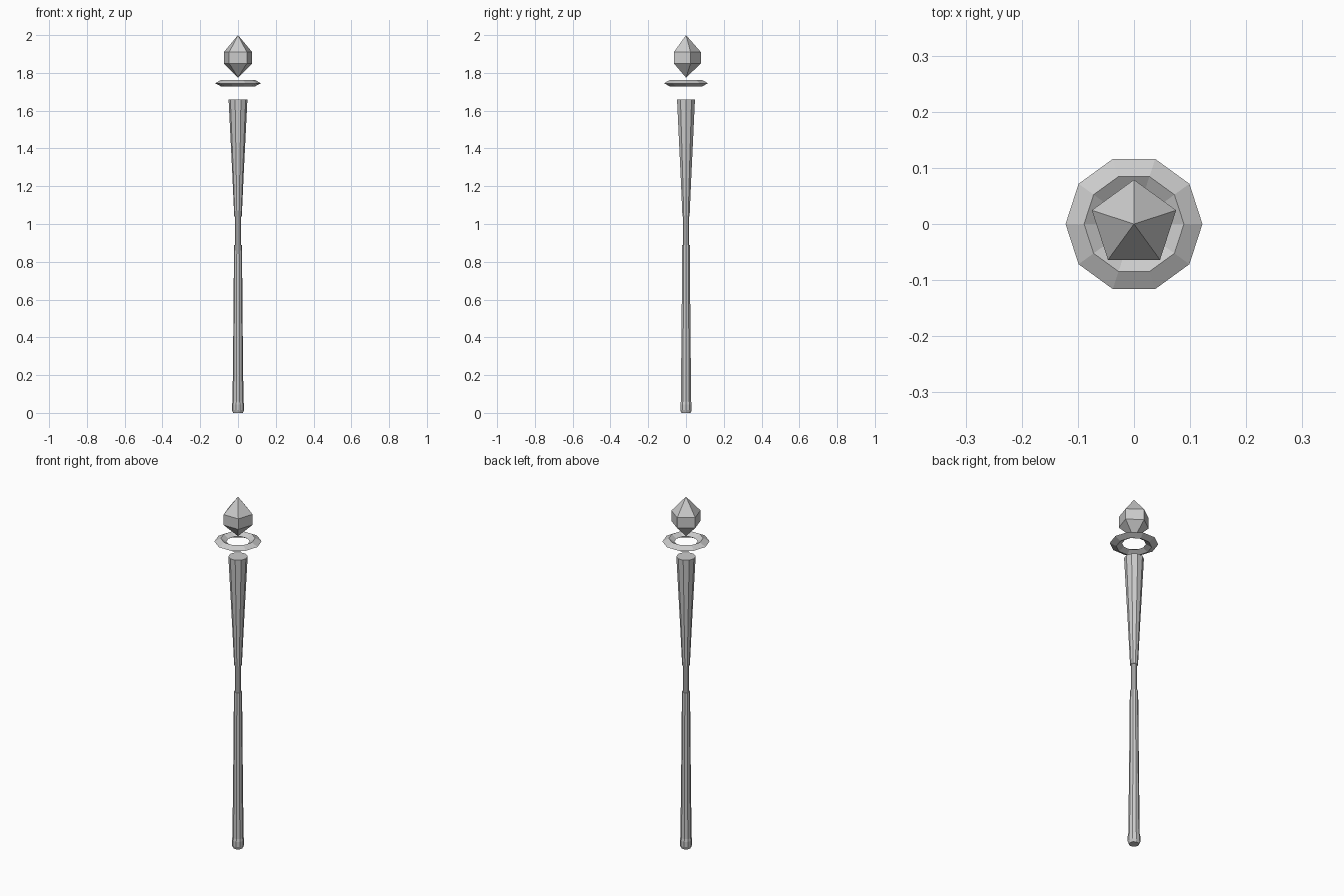
import bpy, bmesh
from math import cos, sin, pi

if "Cube" in bpy.data.objects:
    bpy.data.objects.remove(bpy.data.objects["Cube"])


def lathe(name, profile, sides, start=0.0, closed=False):
    """Spin (radius, z) points around z; zero radius makes a tip."""
    bm = bmesh.new()
    rings = []
    for r, z in profile:
        if r == 0:
            rings.append([bm.verts.new((0, 0, z))] * sides)
        else:
            rings.append([bm.verts.new((r * cos(start + 2 * pi * i / sides),
                                        r * sin(start + 2 * pi * i / sides), z))
                          for i in range(sides)])
    pairs = list(zip(rings, rings[1:]))
    if closed:
        pairs.append((rings[-1], rings[0]))
    for a, b in pairs:
        for i in range(sides):
            j = (i + 1) % sides
            bm.faces.new(list(dict.fromkeys((a[i], a[j], b[j], b[i]))))
    if not closed:
        for ring in (rings[0], rings[-1]):
            if ring[0] is not ring[1]:
                bm.faces.new(ring)
    bmesh.ops.recalc_face_normals(bm, faces=bm.faces)
    mesh = bpy.data.meshes.new(name)
    bm.to_mesh(mesh)
    bm.free()
    obj = bpy.data.objects.new(name, mesh)
    bpy.context.collection.objects.link(obj)
    return obj


# Shaft: rounded foot, tapering lower pole, recessed grip, flared head
lathe("shaft", [(0.026, 0.0), (0.032, 0.015), (0.032, 0.045), (0.029, 0.06),
                (0.025, 0.42), (0.021, 0.89), (0.016, 0.89), (0.016, 1.04),
                (0.020, 1.04), (0.030, 1.26), (0.050, 1.66)], 10)

# Floating ring with a diamond cross-section
lathe("floating_ring", [(0.122, 1.745), (0.089, 1.763),
                        (0.06, 1.745), (0.089, 1.728)], 10, closed=True)

# Five-sided crystal, one corner pointing to the back
lathe("crystal", [(0, 1.775), (0.079, 1.85), (0.079, 1.91), (0, 2.0)],
      5, start=pi / 2)
